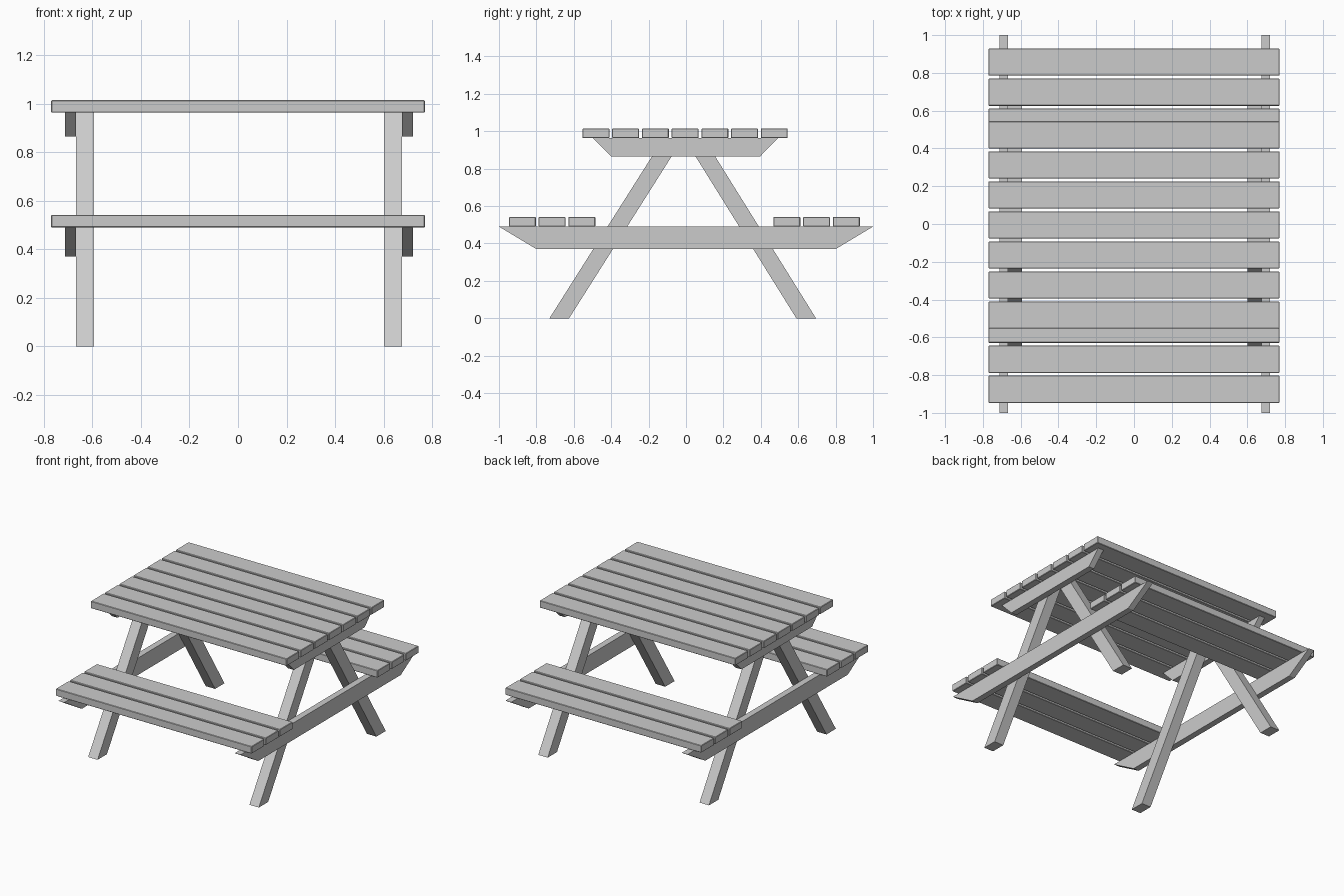
import bpy, bmesh

if "Cube" in bpy.data.objects:
    bpy.data.objects.remove(bpy.data.objects["Cube"])

OFF = 0.004  # frame sits slightly off centre


def prism(name, profile, x0, x1):
    """Extrude a (y, z) profile along x."""
    bm = bmesh.new()
    face = bm.faces.new([bm.verts.new((x0, y, z)) for y, z in profile])
    res = bmesh.ops.extrude_face_region(bm, geom=[face])
    verts = [g for g in res["geom"] if isinstance(g, bmesh.types.BMVert)]
    bmesh.ops.translate(bm, verts=verts, vec=(x1 - x0, 0, 0))
    bmesh.ops.recalc_face_normals(bm, faces=bm.faces)
    mesh = bpy.data.meshes.new(name)
    bm.to_mesh(mesh)
    bm.free()
    obj = bpy.data.objects.new(name, mesh)
    bpy.context.collection.objects.link(obj)
    return obj


def plank(name, y, z0, z1, w=0.144):
    a, b = y - w / 2, y + w / 2
    obj = prism(name, [(a, z0), (b, z0), (b, z1), (a, z1)], -0.77, 0.77)
    bev = obj.modifiers.new("eased_edges", "BEVEL")
    bev.width = 0.003
    bev.segments = 1


# Table top planks
for i in range(7):
    plank(f"table_plank_{i + 1}", -0.005 + (i - 3) * 0.159, 0.963, 1.014)

# Bench planks, three each side
for side, mid in (("front", -0.716), ("back", 0.698)):
    for i in (-1, 0, 1):
        plank(f"{side}_bench_plank_{i + 2}", mid + i * 0.159, 0.490, 0.541)

# Two end frames: crossbeams outside, splayed legs inside
for end, s in (("left", -1), ("right", 1)):
    inner, mid, outer = (OFF + s * v for v in (0.597, 0.671, 0.716))
    prism(f"{end}_table_beam",
          [(-0.40, 0.864), (0.395, 0.864), (0.492, 0.963), (-0.497, 0.963)], mid, outer)
    prism(f"{end}_bench_beam",
          [(-0.80, 0.37), (0.80, 0.37), (1.0, 0.49), (-1.0, 0.49)], mid, outer)
    prism(f"{end}_front_leg",
          [(-0.73, 0), (-0.625, 0), (-0.015, 0.963), (-0.12, 0.963)], inner, mid)
    prism(f"{end}_back_leg",
          [(0.59, 0), (0.695, 0), (0.095, 0.963), (-0.01, 0.963)], inner, mid)
